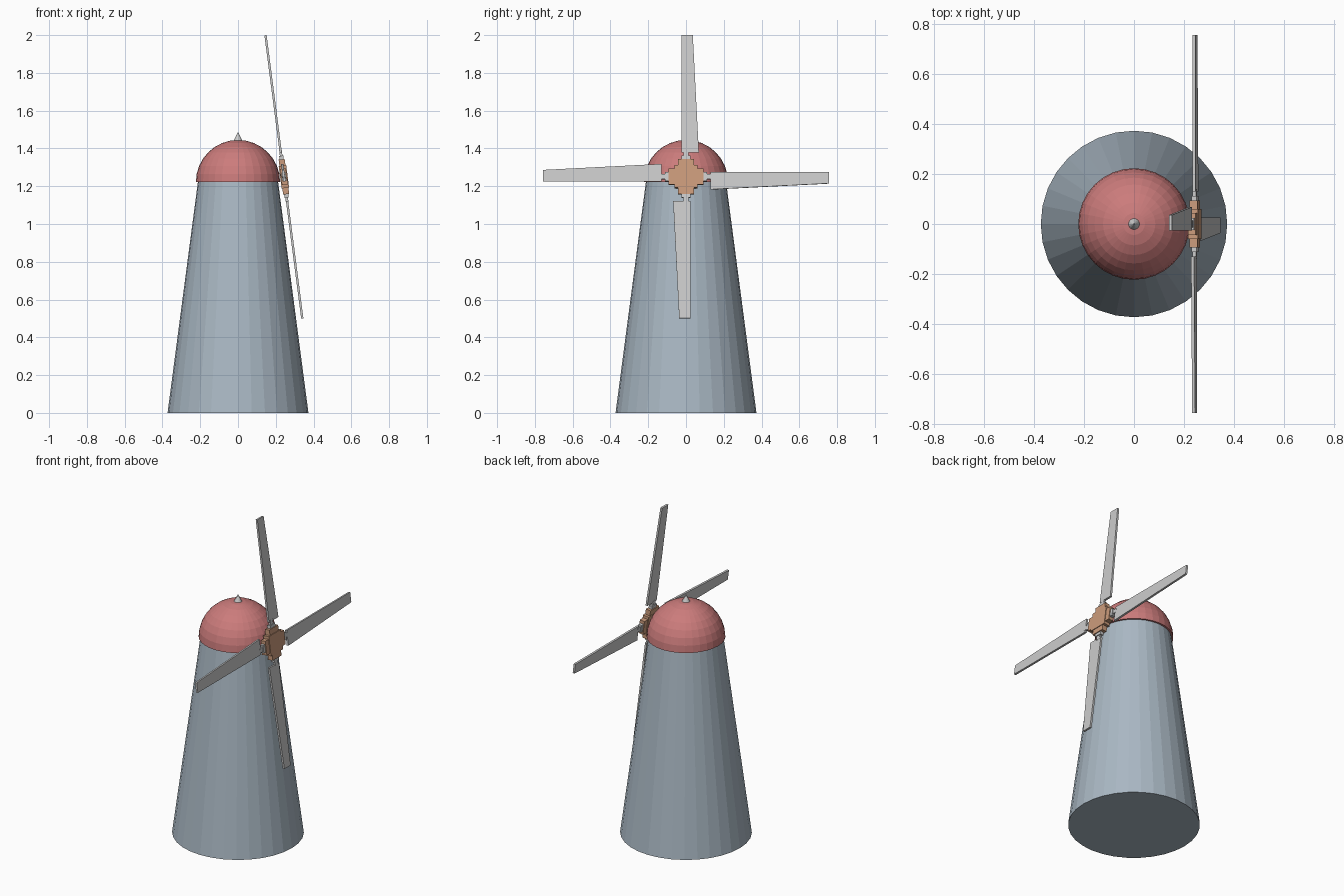
import bpy, bmesh, math
from mathutils import Matrix, Vector

if "Cube" in bpy.data.objects:
    bpy.data.objects.remove(bpy.data.objects["Cube"])


def material(name, rgb):
    m = bpy.data.materials.new(name)
    m.diffuse_color = (*rgb, 1)
    m.use_nodes = True
    m.node_tree.nodes["Principled BSDF"].inputs["Base Color"].default_value = m.diffuse_color
    return m


RED = material("cap_red", (0.60, 0.20, 0.20))
BLUE = material("tower_blue", (0.40, 0.48, 0.55))
WOOD = material("hub_wood", (0.60, 0.33, 0.20))


def finish(name, bm, mat=None, matrix=None):
    bmesh.ops.recalc_face_normals(bm, faces=bm.faces[:])
    if matrix:
        bm.transform(matrix)
    me = bpy.data.meshes.new(name)
    bm.to_mesh(me)
    bm.free()
    ob = bpy.data.objects.new(name, me)
    bpy.context.collection.objects.link(ob)
    if mat:
        me.materials.append(mat)
    return ob


def lathe(name, profile, sides, mat=None):
    """Revolve an (r, z) profile about z; profile starts and ends on the axis."""
    bm = bmesh.new()
    vs = [bm.verts.new((r, 0, z)) for r, z in profile]
    es = [bm.edges.new(p) for p in zip(vs, vs[1:])]
    bmesh.ops.spin(bm, geom=vs + es, cent=(0, 0, 0), axis=(0, 0, 1),
                   angle=math.tau, steps=sides, use_merge=True)
    bmesh.ops.remove_doubles(bm, verts=bm.verts[:], dist=1e-5)
    return finish(name, bm, mat)


def prism(name, outline, thick, matrix, mat=None):
    """Extrude a (y, z) outline along x, centred on x = 0."""
    bm = bmesh.new()
    f = bm.faces.new([bm.verts.new((-thick / 2, y, z)) for y, z in outline])
    ext = bmesh.ops.extrude_face_region(bm, geom=[f])
    bmesh.ops.translate(bm, vec=(thick, 0, 0),
                        verts=[v for v in ext["geom"] if isinstance(v, bmesh.types.BMVert)])
    return finish(name, bm, mat, matrix)


def rect(w, z0, z1):
    return [(-w, z0), (w, z0), (w, z1), (-w, z1)]


# Tapered tower
lathe("tower", [(0, 0), (0.373, 0), (0.212, 1.225), (0, 1.225)], 32, BLUE)

# Domed cap
R, Z = 0.223, 1.222
dome = [(0, Z)] + [(R * math.cos(a), Z + R * math.sin(a))
                   for a in (math.pi / 2 * i / 8 for i in range(8))] + [(0, Z + R)]
lathe("cap", dome, 32, RED)

# Finial
lathe("finial", [(0, 1.437), (0.022, 1.443), (0.019, 1.449), (0, 1.487)], 16)

# Rotor, leaning back along the tower slope
rotor = Matrix.Translation((0.243, 0, 1.25)) @ Matrix.Rotation(math.radians(-7.4), 4, 'Y')

# Hub: thick core and crossed arms
prism("hub_core", rect(0.06, -0.06, 0.06), 0.040, rotor, WOOD)
a, b = 0.043, 0.093
cross = [(a, a), (a, b), (-a, b), (-a, a), (-b, a), (-b, -a),
         (-a, -a), (-a, -b), (a, -b), (a, -a), (b, -a), (b, a)]
prism("hub_cross", cross, 0.032, rotor, WOOD)

# Four blades with stepped connectors
for i in range(4):
    m = rotor @ Matrix.Rotation(math.pi / 2 * i, 4, 'X')
    prism(f"blade_socket_{i + 1}", rect(0.024, 0.085, 0.112), 0.022, m)
    prism(f"blade_pin_{i + 1}", rect(0.013, 0.105, 0.14), 0.014, m)
    prism(f"blade_{i + 1}", [(-0.025, 0.13), (0.068, 0.13), (0.036, 0.756), (-0.025, 0.756)],
          0.012, m)
